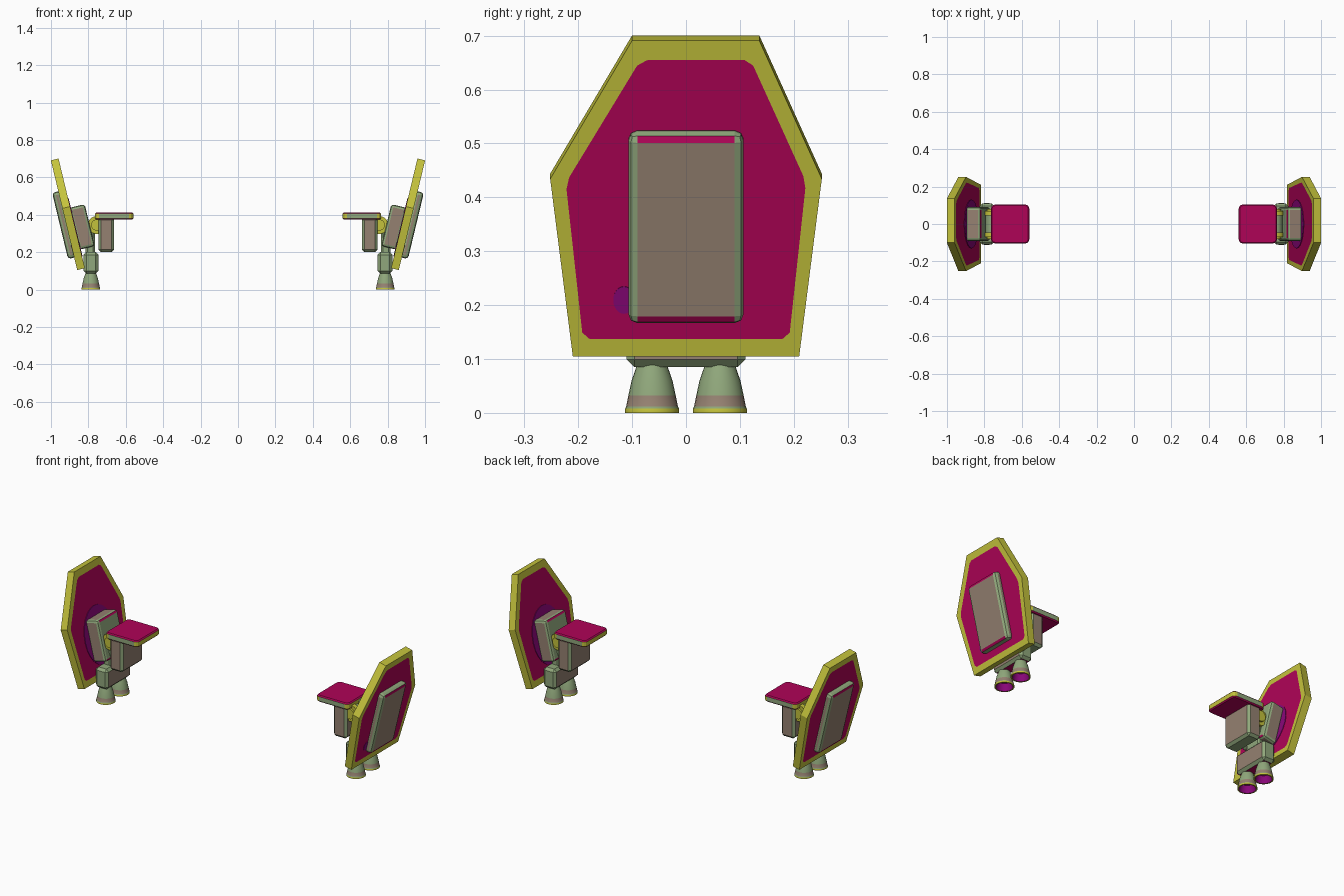
import bpy, bmesh, math
from mathutils import Matrix, Vector

cube = bpy.data.objects.get("Cube")
if cube:
    bpy.data.objects.remove(cube, do_unlink=True)


def material(name, rgb):
    m = bpy.data.materials.new(name)
    m.use_nodes = True
    m.diffuse_color = (*rgb, 1)
    m.node_tree.nodes["Principled BSDF"].inputs["Base Color"].default_value = (*rgb, 1)
    return m


MATS = [material("olive_yellow", (0.55, 0.54, 0.045)),
        material("magenta", (0.43, 0.001, 0.095)),
        material("taupe", (0.30, 0.22, 0.165)),
        material("sage_green", (0.28, 0.39, 0.20)),
        material("purple", (0.25, 0.002, 0.19))]
YELLOW, MAGENTA, TAUPE, GREEN, PURPLE = range(5)

# Tilted frame shared by the shield and the parts fixed to it
TILT = Matrix.Translation((0.91, 0, 0.404)) @ Matrix.Rotation(math.radians(13.5), 4, 'Y')
UPRIGHT = Matrix.Identity(4)


def finish(bm, name, frame, smooth=False):
    """Place the part and make its left and right copies."""
    bm.transform(frame)
    for side, sign in (("left", 1), ("right", -1)):
        copy = bm.copy()
        copy.transform(Matrix.Scale(sign, 4, (1, 0, 0)))
        bmesh.ops.recalc_face_normals(copy, faces=copy.faces)
        mesh = bpy.data.meshes.new(f"{side}_{name}")
        copy.to_mesh(mesh)
        copy.free()
        for m in MATS:
            mesh.materials.append(m)
        ob = bpy.data.objects.new(mesh.name, mesh)
        bpy.context.collection.objects.link(ob)
        if smooth:
            bpy.ops.object.select_all(action='DESELECT')
            ob.select_set(True)
            bpy.context.view_layer.objects.active = ob
            bpy.ops.object.shade_smooth_by_angle(angle=math.radians(35))
    bm.free()


def block(name, lo, hi, frame, bevel, rule, segments=1, corner=0):
    """Chamfered box; rule gives a colour from the face normal, corner rounds the plan."""
    bm = bmesh.new()
    bmesh.ops.create_cube(bm, size=1)
    lo, hi = Vector(lo), Vector(hi)
    bm.transform(Matrix.Translation((lo + hi) / 2) @ Matrix.Diagonal((*(hi - lo), 1)))
    edges = bm.edges[:]
    if corner:
        uprights = [e for e in edges if abs(e.verts[0].co.z - e.verts[1].co.z) > 0.01]
        bmesh.ops.bevel(bm, geom=uprights, offset=corner, segments=3, profile=0.5, affect='EDGES')
        edges = [e for e in bm.edges if abs(e.verts[0].co.z - e.verts[1].co.z) < 0.001]
    bmesh.ops.bevel(bm, geom=edges, offset=bevel, segments=segments, profile=0.5, affect='EDGES')
    bm.normal_update()
    for f in bm.faces:
        f.material_index = rule(f.normal)
    finish(bm, name, frame)


def by_axis(x, y, top, bottom):
    """Colours for flat faces, with green chamfers."""
    def rule(n):
        if abs(n.x) > 0.99:
            return x
        if abs(n.y) > 0.99:
            return y
        if abs(n.z) > 0.99:
            return top if n.z > 0 else bottom
        return GREEN
    return rule


def with_strips(x, y, z):
    """As by_axis, with a magenta strip above and below the broad face."""
    flat = by_axis(x, y, z, z)

    def rule(n):
        strip = abs(n.y) < 0.1 and 0.3 < abs(n.z) < abs(n.x)
        return MAGENTA if strip else flat(n)
    return rule


def cap_rule(n):
    if abs(n.z) > 0.3:
        return MAGENTA
    return GREEN if abs(n.y) > 0.99 else YELLOW


def lathe(name, profile, colours, frame, sides=24):
    """Revolve (radius, height) points about z, one colour per segment."""
    bm = bmesh.new()
    rings = []
    for r, h in profile:
        angles = [2 * math.pi * i / sides for i in range(sides)]
        rings.append([bm.verts.new((r * math.cos(a), r * math.sin(a), h)) for a in angles])
    for a, b, colour in zip(rings, rings[1:], colours):
        for i in range(sides):
            j = (i + 1) % sides
            bm.faces.new((a[i], a[j], b[j], b[i])).material_index = colour
    bmesh.ops.remove_doubles(bm, verts=bm.verts, dist=1e-5)
    finish(bm, name, frame, True)


def patch(name, centre, half_width, half_height):
    """Thin purple oval lying on a shield face."""
    bm = bmesh.new()
    bmesh.ops.create_cone(bm, cap_ends=True, segments=24, radius1=1, radius2=1, depth=1)
    for f in bm.faces:
        f.material_index = PURPLE
    bm.transform(Matrix.Translation(centre) @ Matrix.Diagonal((0.004, half_width, half_height, 1))
                 @ Matrix.Rotation(math.pi / 2, 4, 'Y'))
    finish(bm, name, TILT)


# Shield: six-sided slab with an inset panel on each broad face
bm = bmesh.new()
outline = [(-0.21, -0.303), (0.21, -0.303), (0.252, 0.036), (0.136, 0.3), (-0.1, 0.3), (-0.252, 0.036)]
face = bm.faces.new([bm.verts.new((-0.021, y, v)) for y, v in outline])
moved = bmesh.ops.extrude_face_region(bm, geom=[face], use_keep_orig=True)["geom"]
bmesh.ops.translate(bm, vec=(0.042, 0, 0), verts=[g for g in moved if isinstance(g, bmesh.types.BMVert)])
bmesh.ops.recalc_face_normals(bm, faces=bm.faces)
for panel in [f for f in bm.faces if abs(f.normal.x) > 0.99]:
    bmesh.ops.inset_region(bm, faces=[panel], thickness=0.034)
    panel.material_index = MAGENTA
    bmesh.ops.scale(bm, vec=(1, 1.02, 0.97), verts=panel.verts[:])
    bmesh.ops.bevel(bm, geom=panel.verts[:], offset=0.012, affect='VERTICES', segments=1)
finish(bm, "shield", TILT)

# Dark patches on the shield's inner and outer faces
patch("inner_patch", (-0.022, 0, -0.08), 0.13, 0.16)
patch("outer_patch", (0.0205, -0.115, -0.195), 0.02, 0.026)

# Blocks fixed to the shield
block("outer_plate", (0.01, -0.107, -0.235), (0.055, 0.107, 0.13), TILT, 0.017,
      with_strips(TAUPE, TAUPE, GREEN), 2)
block("inner_block", (-0.1, -0.09, -0.2), (-0.015, 0.09, 0.03), TILT, 0.014,
      with_strips(GREEN, TAUPE, TAUPE), 2)

# Shoulder cap and the block hanging under it
block("shoulder_cap", (0.56, -0.104, 0.375), (0.765, 0.104, 0.412), UPRIGHT, 0.006,
      cap_rule, corner=0.022)
block("hanging_block", (0.662, -0.095, 0.2), (0.745, 0.095, 0.385), UPRIGHT, 0.013,
      by_axis(TAUPE, TAUPE, GREEN, GREEN))

# Swivel joint with raised rims, lying along y
joint = [(0, -0.08), (0.03, -0.08), (0.03, -0.07), (0.048, -0.07), (0.048, -0.045), (0.038, -0.045),
         (0.038, 0.045), (0.048, 0.045), (0.048, 0.07), (0.03, 0.07), (0.03, 0.08), (0, 0.08)]
lathe("swivel_joint", joint, [YELLOW] * 5 + [GREEN] + [YELLOW] * 5,
      Matrix.Translation((0.755, 0, 0.345)) @ Matrix.Rotation(math.pi / 2, 4, 'X'))

# Thruster housing and the link that carries it
block("thruster_link", (0.765, -0.05, 0.18), (0.815, 0.05, 0.32), UPRIGHT, 0.01,
      by_axis(GREEN, GREEN, GREEN, GREEN))
block("thruster_housing", (0.747, -0.11, 0.085), (0.825, 0.11, 0.2), UPRIGHT, 0.014,
      by_axis(TAUPE, GREEN, GREEN, MAGENTA))

# Hollow bell nozzles
bell = [(0, 0.1), (0.024, 0.1), (0.031, 0.08), (0.038, 0.06), (0.044, 0.032), (0.048, 0.012),
        (0.05, 0.008), (0.05, 0), (0.043, 0), (0.035, 0.04), (0, 0.055)]
bands = [GREEN] * 4 + [TAUPE, GREEN, YELLOW, YELLOW, PURPLE, PURPLE]
for label, y in (("front", -0.063), ("back", 0.063)):
    lathe(label + "_nozzle", bell, bands, Matrix.Translation((0.787, y, 0)))
